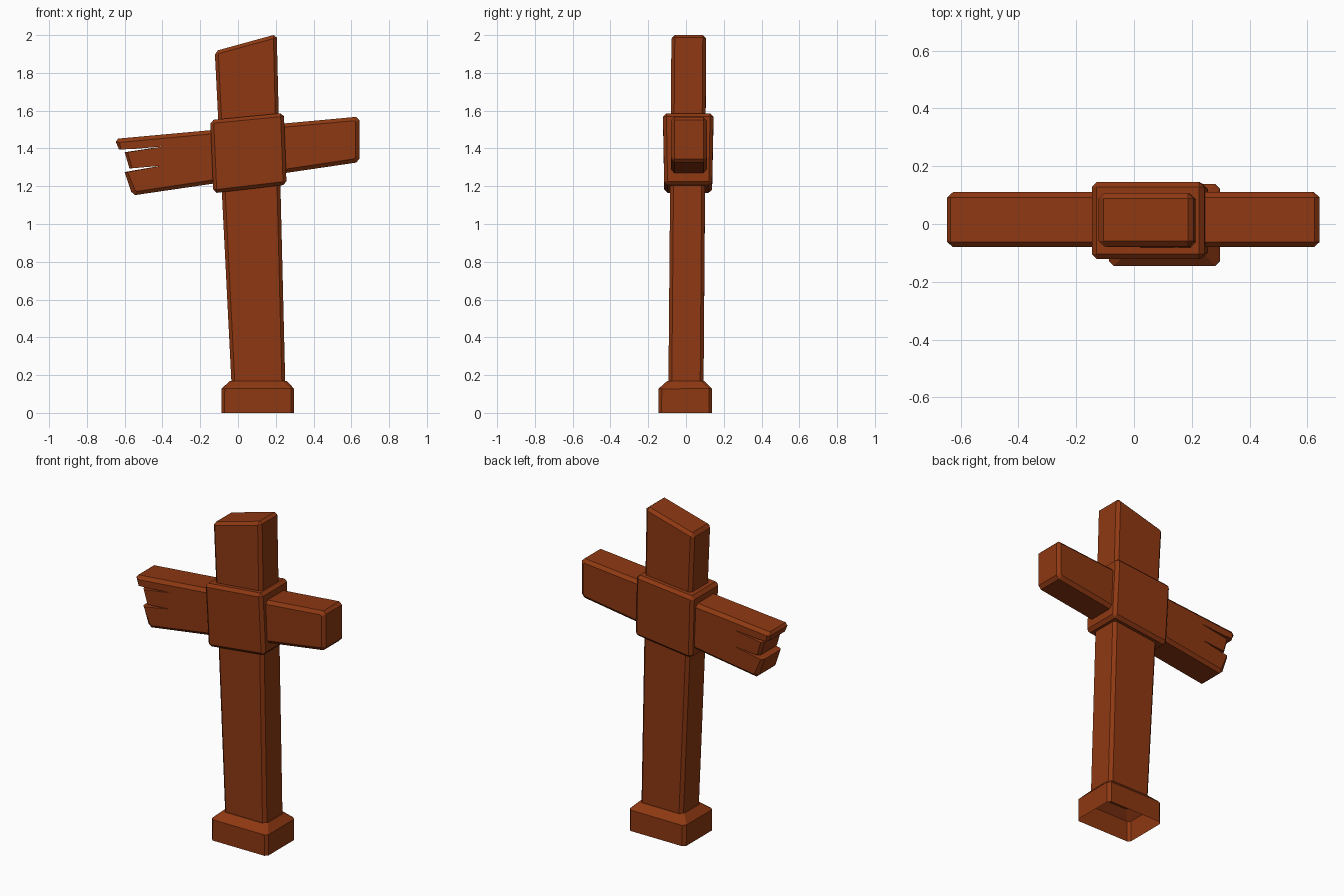
import bpy, bmesh

if "Cube" in bpy.data.objects:
    bpy.data.objects.remove(bpy.data.objects["Cube"])

wood = bpy.data.materials.new("wood")
wood.diffuse_color = (0.27, 0.04, 0.006, 1)
wood.use_nodes = True
wood.node_tree.nodes["Principled BSDF"].inputs["Base Color"].default_value = wood.diffuse_color


def rings_to_object(name, rings, cap_start=True, bevel=0.0, pick=None):
    """Skin a stack of equal-sized rings, cap the ends and bevel chosen edges."""
    bm = bmesh.new()
    loops = [[bm.verts.new(p) for p in ring] for ring in rings]
    n = len(loops[0])
    for a, b in zip(loops, loops[1:]):
        for i in range(n):
            j = (i + 1) % n
            bm.faces.new((a[i], a[j], b[j], b[i]))
    bm.faces.new(loops[-1])
    if cap_start:
        bm.faces.new(loops[0][::-1])
    bmesh.ops.recalc_face_normals(bm, faces=bm.faces)
    if bevel:
        edges = [e for e in bm.edges if not e.is_boundary and (pick is None or pick(e))]
        bmesh.ops.bevel(bm, geom=edges, offset=bevel, segments=1,
                        affect='EDGES', profile=0.5)
    mesh = bpy.data.meshes.new(name)
    bm.to_mesh(mesh)
    bm.free()
    mesh.materials.append(wood)
    obj = bpy.data.objects.new(name, mesh)
    bpy.context.collection.objects.link(obj)
    return obj


def rect(x0, x1, y0, y1, z0, z1):
    """Four corners; z0 is the height at x0 and z1 the height at x1."""
    return [(x0, y0, z0), (x1, y0, z1), (x1, y1, z1), (x0, y1, z0)]


# Foot: open underneath, with a sloped shoulder
rings_to_object("foot", [
    rect(-0.087, 0.297, -0.145, 0.138, 0, 0),
    rect(-0.087, 0.297, -0.145, 0.138, 0.13, 0.13),
    rect(-0.042, 0.257, -0.098, 0.096, 0.17, 0.17),
], cap_start=False, bevel=0.016,
    pick=lambda e: abs(e.verts[0].co.z - e.verts[1].co.z) > 0.01)

# Leaning post with a slanted top
rings_to_object("post", [
    rect(-0.035, 0.250, -0.093, 0.093, 0.165, 0.165),
    rect(-0.123, 0.205, -0.077, 0.107, 1.915, 2.005),
], cap_start=False, bevel=0.018)

# Tilted collar where post and beam cross
rings_to_object("collar", [
    rect(-0.130, 0.257, -0.115, 0.138, 1.163, 1.208),
    rect(-0.147, 0.243, -0.122, 0.146, 1.550, 1.588),
], bevel=0.018)

# Crossbeam profile: x, z, then the inward shift of the front/back face edge
profile = [
    (0.625, 1.567, -0.010, -0.020), (0.643, 1.550, -0.020, -0.010),
    (0.643, 1.345, -0.020, 0.010), (0.625, 1.325, -0.010, 0.020),
    (-0.545, 1.153, 0.010, 0.020), (-0.565, 1.170, 0.020, 0.010),
    (-0.600, 1.275, 0.015, 0), (-0.410, 1.308, 0, 0),      # lower crack
    (-0.575, 1.295, 0.015, 0), (-0.600, 1.380, 0.015, 0),
    (-0.400, 1.410, 0, 0), (-0.555, 1.397, 0, 0),          # upper crack
    (-0.630, 1.395, 0.010, 0), (-0.647, 1.435, 0.020, -0.005),
    (-0.635, 1.452, 0.010, -0.020),
]
layers = [(-0.080, 1), (-0.062, 0), (0.092, 0), (0.110, 1)]
rings_to_object("broken_crossbeam", [
    [(x + dx * k, y, z + dz * k) for x, z, dx, dz in profile] for y, k in layers])
